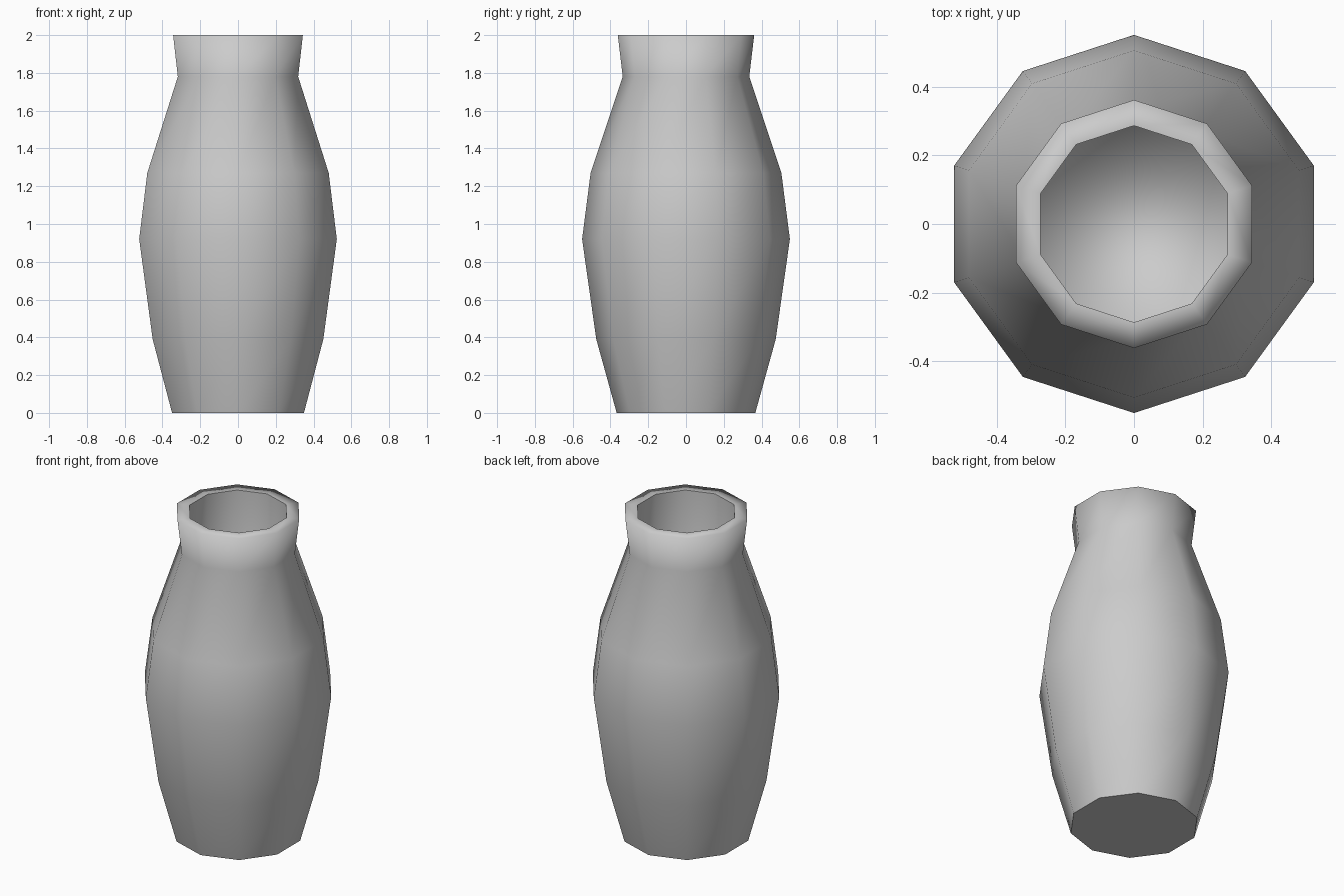
import bpy, bmesh, math

cube = bpy.data.objects.get("Cube")
if cube:
    bpy.data.objects.remove(cube, do_unlink=True)

SIDES = 10

# Single clay colour
clay = bpy.data.materials.new("grey clay")
clay.use_nodes = True
colour = (0.6, 0.6, 0.6, 1)
clay.diffuse_color = colour
clay.node_tree.nodes["Principled BSDF"].inputs["Base Color"].default_value = colour

# Radius and height: outside from foot to lip, then down the hollow
profile = [(0.367, 0), (0.475, 0.39), (0.55, 0.92), (0.505, 1.27),
           (0.335, 1.78), (0.361, 2), (0.286, 2), (0.286, 0.1)]
FOOT, INNER_LIP = 0, 6

bm = bmesh.new()


def ring(radius, z):
    angles = [math.pi / 2 + math.tau * i / SIDES for i in range(SIDES)]
    return [bm.verts.new((radius * math.cos(a), radius * math.sin(a), z)) for a in angles]


# Walls
rings = [ring(r, z) for r, z in profile]
for low, high in zip(rings, rings[1:]):
    for i in range(SIDES):
        j = (i + 1) % SIDES
        bm.faces.new((low[i], low[j], high[j], high[i]))

# Underside and the floor of the hollow
bm.faces.new(rings[0][::-1])
bm.faces.new(rings[-1])

# Smooth everywhere except around the foot and the mouth
for face in bm.faces:
    face.smooth = True
for k in (FOOT, INNER_LIP):
    for i in range(SIDES):
        bm.edges.get((rings[k][i], rings[k][(i + 1) % SIDES])).smooth = False

mesh = bpy.data.meshes.new("vase")
bm.to_mesh(mesh)
bm.free()
mesh.materials.append(clay)
vase = bpy.data.objects.new("vase", mesh)
bpy.context.collection.objects.link(vase)
